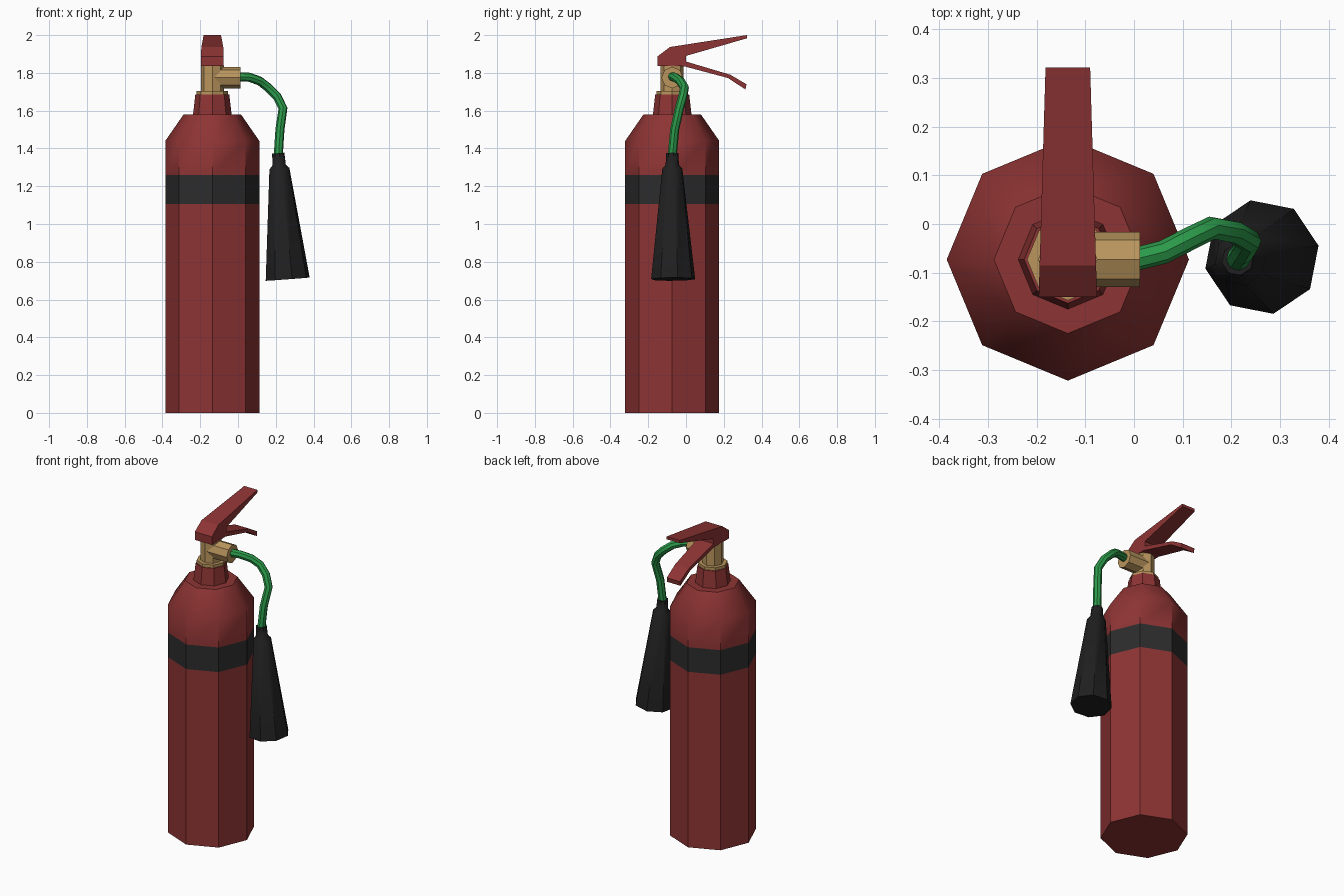
import bpy, math
from mathutils import Vector

cube = bpy.data.objects.get("Cube")
if cube:
    bpy.data.objects.remove(cube, do_unlink=True)

CX, CY = -0.136, -0.073   # bottle axis


def material(name, rgb):
    m = bpy.data.materials.new(name)
    m.use_nodes = True
    m.diffuse_color = (*rgb, 1)
    m.node_tree.nodes["Principled BSDF"].inputs["Base Color"].default_value = (*rgb, 1)
    return m


RED = material("red paint", (0.27, 0.034, 0.034))
BRASS = material("brass", (0.49, 0.30, 0.11))
GREEN = material("green rubber", (0.025, 0.33, 0.07))
BAND = material("charcoal band", (0.025, 0.025, 0.025))
BLACK = material("black plastic", (0.014, 0.014, 0.014))


def smooth(obj):
    bpy.ops.object.select_all(action="DESELECT")
    obj.select_set(True)
    bpy.context.view_layer.objects.active = obj
    bpy.ops.object.shade_smooth_by_angle(angle=math.radians(40))


def mesh_object(name, verts, faces, *mats):
    me = bpy.data.meshes.new(name)
    me.from_pydata(verts, [], faces)
    obj = bpy.data.objects.new(name, me)
    bpy.context.collection.objects.link(obj)
    for m in mats:
        me.materials.append(m)
    return obj


def lathe(name, profile, start, axis, *mats, sides=8):
    """Capped solid of revolution; profile holds (radius, distance along axis)."""
    turn = Vector((0, 0, 1)).rotation_difference(Vector(axis))
    verts = []
    for r, d in profile:
        for i in range(sides):
            a = math.tau * i / sides
            verts.append(Vector(start) + turn @ Vector((r * math.cos(a), r * math.sin(a), d)))
    faces = [tuple(reversed(range(sides)))]
    for k in range(len(profile) - 1):
        for i in range(sides):
            j = (i + 1) % sides
            faces.append((k * sides + i, k * sides + j, (k + 1) * sides + j, (k + 1) * sides + i))
    last = (len(profile) - 1) * sides
    faces.append(tuple(range(last, last + sides)))
    obj = mesh_object(name, verts, faces, *mats)
    smooth(obj)
    return obj


# Cylinder with painted band, shoulder and neck
UP = (0, 0, 1)
bottle = lathe("bottle",
               [(0.249, 0), (0.249, 1.105), (0.249, 1.26), (0.249, 1.44), (0.152, 1.58),
                (0.102, 1.58), (0.09, 1.685)],
               (CX, CY, 0), UP, RED, BAND)
for f in bottle.data.polygons:
    if 1.105 < f.center.z < 1.26:
        f.material_index = 1

# Brass valve: collar, upright body and side outlet
lathe("valve_collar", [(0.084, 1.68), (0.084, 1.703)], (CX, CY, 0), UP, BRASS)
lathe("valve_body", [(0.061, 1.70), (0.061, 1.838)], (CX, CY, 0), UP, BRASS)
lathe("valve_outlet", [(0.057, 0), (0.057, 0.148)], (CX, CY, 1.775), (1, 0, 0), BRASS)

# Carrying handle and squeeze lever, one side profile (y, z) tapering to the rear
side = [(-0.15, 1.837), (-0.01, 1.835), (0.222, 1.773), (0.315, 1.712), (0.32, 1.74),
        (0.235, 1.79), (0, 1.86), (0, 1.89), (0.322, 1.983), (0.322, 2.0),
        (-0.085, 1.937), (-0.15, 1.888)]
n = len(side)
verts = []
for s in (-1, 1):
    for y, z in side:
        half = 0.06 - 0.03 * (y + 0.15)
        verts.append((CX + s * half, y, z))
faces = [tuple(reversed(range(n))), tuple(range(n, 2 * n))]
faces += [(i, (i + 1) % n, n + (i + 1) % n, n + i) for i in range(n)]
mesh_object("handle_and_lever", verts, faces, RED)

# Hose
path = [(0.0, -0.073, 1.78), (0.06, -0.058, 1.777), (0.115, -0.03, 1.757),
        (0.16, -0.008, 1.722), (0.207, -0.017, 1.675), (0.238, -0.035, 1.612),
        (0.222, -0.06, 1.5), (0.213, -0.073, 1.36)]
curve = bpy.data.curves.new("hose", "CURVE")
curve.dimensions = "3D"
curve.bevel_depth = 0.024
curve.bevel_resolution = 2
spline = curve.splines.new("POLY")
spline.points.add(len(path) - 1)
for p, co in zip(spline.points, path):
    p.co = (*co, 1)
curve.materials.append(GREEN)
hose = bpy.data.objects.new("hose", curve)
bpy.context.collection.objects.link(hose)
bpy.ops.object.select_all(action="DESELECT")
hose.select_set(True)
bpy.context.view_layer.objects.active = hose
bpy.ops.object.convert(target="MESH")
smooth(bpy.context.view_layer.objects.active)

# Discharge horn with its hose connector
top, bottom = Vector((0.213, -0.073, 1.375)), Vector((0.263, -0.068, 0.708))
length = (bottom - top).length
lathe("discharge_horn", [(0.033, 0), (0.036, 0.062), (0.054, 0.082), (0.119, length)],
      top, (bottom - top).normalized(), BLACK)
